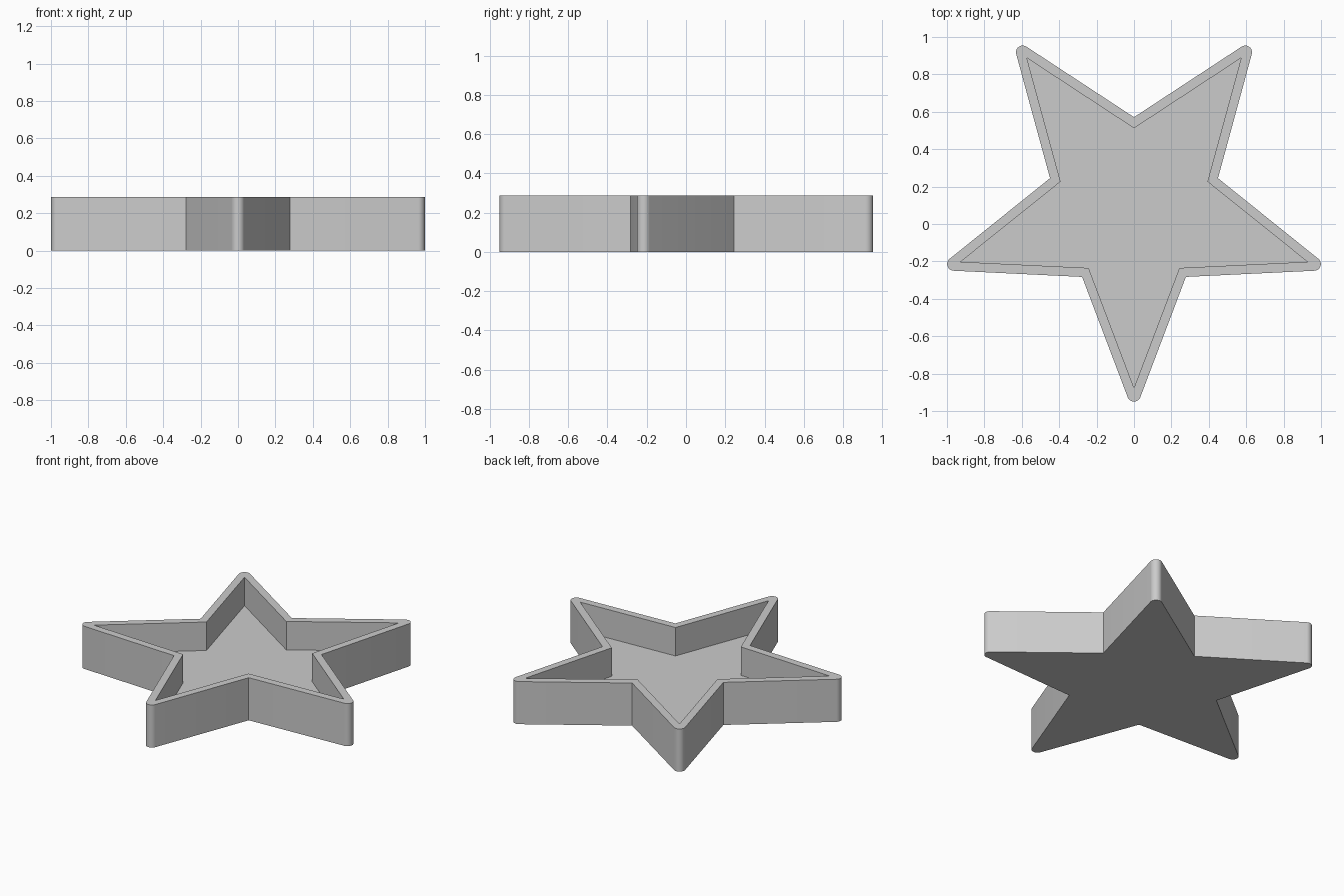
import bpy
import bmesh
from math import sin, cos, pi, asin, radians
from mathutils import Vector

cube = bpy.data.objects.get("Cube")
if cube:
    bpy.data.objects.remove(cube)

HEIGHT, FLOOR = 0.286, 0.095
CENTRE_Y = 0.099
TIP_IN, NOTCH_IN = 0.975, 0.413       # cavity radii
NOTCH_OUT, TIP_SHARP = 0.472, 1.114   # outer wall radii before rounding
FILLET, STEPS = 0.036, 12

clay = bpy.data.materials.new("plain grey")
clay.use_nodes = True
grey = (0.6, 0.6, 0.6, 1)
clay.diffuse_color = grey
clay.node_tree.nodes["Principled BSDF"].inputs["Base Color"].default_value = grey


def polar(radius, angle):
    return Vector((radius * cos(angle), radius * sin(angle)))


# Half the angle of an arm's point, and the arc that rounds it
flank = polar(NOTCH_OUT, pi / 5) - Vector((TIP_SHARP, 0))
half = asin(flank.y / flank.length)
arc_centre = TIP_SHARP - FILLET / sin(half)
sweep = pi / 2 - half

bm = bmesh.new()


def ring_verts(points, z):
    return [bm.verts.new((p.x, p.y + CENTRE_Y, z)) for p in points]


def wall(lower, upper):
    n = len(lower)
    for i in range(n):
        j = (i + 1) % n
        bm.faces.new((lower[i], lower[j], upper[j], upper[i]))


# Outlines of the outer wall and the cavity, arm by arm
outer, inner = [], []
for arm in range(5):
    a = -pi / 2 + arm * 2 * pi / 5
    outer.append(polar(NOTCH_OUT, a - pi / 5))
    outer += [polar(arc_centre, a) + polar(FILLET, a + sweep * (2 * k / STEPS - 1))
              for k in range(STEPS + 1)]
    inner += [polar(NOTCH_IN, a - pi / 5), polar(TIP_IN, a)]

base, rim_out = ring_verts(outer, 0), ring_verts(outer, HEIGHT)
floor, rim_in = ring_verts(inner, FLOOR), ring_verts(inner, HEIGHT)

# Underside, walls and tray floor
bm.faces.new(base[::-1])
wall(base, rim_out)
wall(rim_in, floor)
bm.faces.new(floor)

# Flat rim, one V-shaped face per arm
per_arm = STEPS + 2
for arm in range(5):
    start = arm * per_arm
    edge = [rim_out[(start + k) % len(rim_out)] for k in range(per_arm + 1)]
    cavity = [rim_in[(2 * arm + k) % len(rim_in)] for k in (2, 1, 0)]
    bm.faces.new(edge + cavity)

bmesh.ops.recalc_face_normals(bm, faces=bm.faces)
mesh = bpy.data.meshes.new("star_tray")
bm.to_mesh(mesh)
bm.free()
mesh.materials.append(clay)
tray = bpy.data.objects.new("star_tray", mesh)
bpy.context.collection.objects.link(tray)

bpy.ops.object.select_all(action="DESELECT")
tray.select_set(True)
bpy.context.view_layer.objects.active = tray
bpy.ops.object.shade_smooth_by_angle(angle=radians(30))
